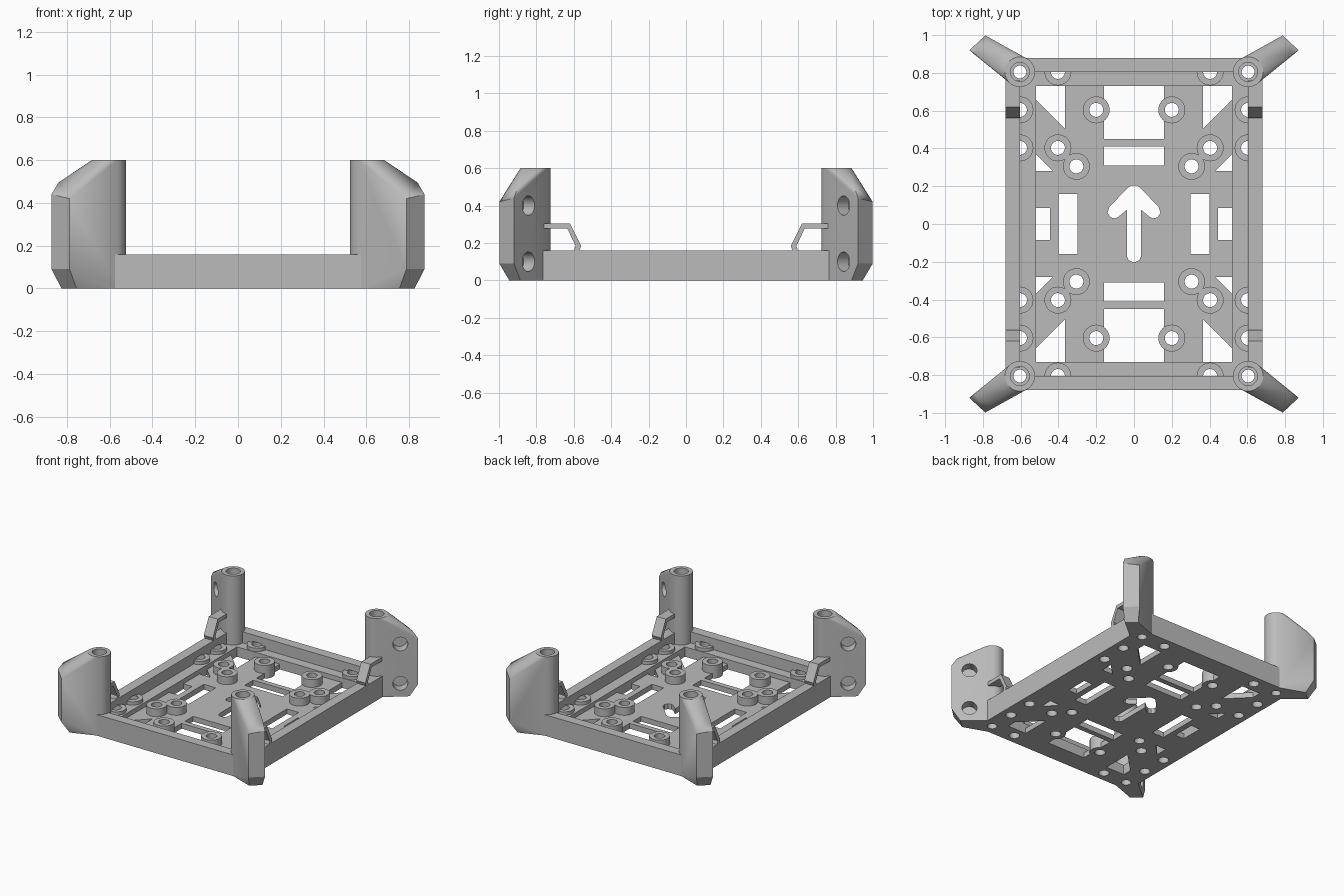
import bpy, bmesh, math
from mathutils import Vector, Matrix

cube = bpy.data.objects.get("Cube")
if cube:
    bpy.data.objects.remove(cube)

grey = bpy.data.materials.new("light grey plastic")
grey.use_nodes = True
grey.diffuse_color = (0.5, 0.5, 0.5, 1)
grey.node_tree.nodes["Principled BSDF"].inputs["Base Color"].default_value = grey.diffuse_color

QUADS = [(sx, sy) for sx in (1, -1) for sy in (1, -1)]


def finish(name, bm):
    bmesh.ops.recalc_face_normals(bm, faces=bm.faces)
    mesh = bpy.data.meshes.new(name)
    bm.to_mesh(mesh)
    bm.free()
    mesh.materials.append(grey)
    ob = bpy.data.objects.new(name, mesh)
    bpy.context.collection.objects.link(ob)
    return ob


def prism(bm, pts, z0, z1):
    face = bm.faces.new([bm.verts.new((x, y, z0)) for x, y in pts])
    out = bmesh.ops.extrude_face_region(bm, geom=[face])
    verts = [v for v in out["geom"] if isinstance(v, bmesh.types.BMVert)]
    bmesh.ops.translate(bm, verts=verts, vec=(0, 0, z1 - z0))


def rect(x0, x1, y0, y1):
    return [(x0, y0), (x1, y0), (x1, y1), (x0, y1)]


def circle(x, y, r, n=32):
    return [(x + r * math.cos(2 * math.pi * i / n), y + r * math.sin(2 * math.pi * i / n))
            for i in range(n)]


def solid(name, outlines, z0, z1):
    bm = bmesh.new()
    for pts in outlines:
        prism(bm, pts, z0, z1)
    return finish(name, bm)


def select_only(ob):
    bpy.ops.object.select_all(action='DESELECT')
    ob.select_set(True)
    bpy.context.view_layer.objects.active = ob


def cut(ob, *cutters):
    select_only(ob)
    for c in cutters:
        c.hide_render = True
        mod = ob.modifiers.new("cut", 'BOOLEAN')
        mod.operation, mod.solver, mod.object = 'DIFFERENCE', 'EXACT', c
        bpy.ops.object.modifier_apply(modifier=mod.name)


def smooth(ob):
    select_only(ob)
    bpy.ops.object.shade_smooth_by_angle(angle=math.radians(30))


PX, PY = 0.604, 0.805          # post centres
FLOOR, LEDGE, BOSS, RIM, TOP = 0.04, 0.075, 0.1, 0.16, 0.6

# Screw boss positions, mirrored into all four quadrants
spots = [(0.2, 0.604), (0.403, 0.403), (0.305, 0.305), (PX, 0.604), (PX, 0.403), (0.403, PY)]
spots = [(x * sx, y * sy) for x, y in spots for sx, sy in QUADS]
posts = [(PX * sx, PY * sy) for sx, sy in QUADS]

# Floor openings: truss corners, centre windows, side slots and arrow
truss = [[(0.52, 0.73), (0.365, 0.73), (0.365, 0.505), (0.52, 0.66)],
         [(0.52, 0.28), (0.52, 0.37), (0.43, 0.28)]]
openings = [[(x * sx, y * sy) for x, y in t] for t in truss for sx, sy in QUADS]
for s in (1, -1):
    openings += [rect(-0.16, 0.16, s * 0.45, s * 0.73), rect(-0.16, 0.16, s * 0.31, s * 0.41),
                 rect(s * 0.3, s * 0.4, -0.16, 0.16), rect(s * 0.445, s * 0.52, -0.085, 0.085)]
half = [(0.015, 0.205), (0.035, 0.19), (0.13, 0.09), (0.14, 0.06), (0.125, 0.035), (0.1, 0.03),
        (0.08, 0.04), (0.038, 0.075), (0.038, -0.17), (0.028, -0.192), (0.01, -0.2)]
openings.append(half + [(-x, y) for x, y in reversed(half)])

# Cutters
pocket = solid("pocket_cutter", [rect(-PX, PX, -PY, PY)], LEDGE, 0.3)
well = solid("well_cutter", [rect(-0.52, 0.52, -0.73, 0.73)], FLOOR, 0.3)
windows = solid("window_cutter", openings, -0.1, 0.06)
screws = solid("screw_cutter", [circle(x, y, 0.037) for x, y in spots], -0.1, 0.11)
bores = solid("bore_cutter", [circle(x, y, 0.034) for x, y in posts], -0.1, 0.7)
sockets = solid("socket_cutter", [circle(x, y, 0.05) for x, y in posts], 0.2, 0.7)

# Tray with raised rim and ledge
frame = solid("tray_frame", [rect(-0.68, 0.68, -0.88, 0.88)], 0, RIM)
cut(frame, pocket, well, windows, screws, bores)
smooth(frame)

# Screw bosses
for i, (x, y) in enumerate(spots):
    boss = solid(f"screw_boss_{i + 1}", [circle(x, y, 0.071)], 0, BOSS)
    cut(boss, screws)
    smooth(boss)

# Corner posts, each blended into a diagonal bumper arm with two blind side holes
arm = [(0.787, 0.998, 0.09), (0.872, 0.92, 0.09), (0.787, 0.998, 0.42), (0.872, 0.92, 0.44),
       (0.755, 0.945, 0), (0.825, 0.885, 0), (0.76, 0.955, 0.485), (0.84, 0.9, 0.495)]
for sx, sy in QUADS:
    tag = ("left" if sx > 0 else "right") + ("_back" if sy > 0 else "_front")
    bm = bmesh.new()
    pts = [(x, y, z) for x, y in circle(PX, PY, 0.08) for z in (0, TOP)] + arm
    for x, y, z in pts:
        bm.verts.new((x * sx, y * sy, z))
    hull = bmesh.ops.convex_hull(bm, input=bm.verts)
    loose = {v for v in hull["geom_interior"] + hull["geom_unused"]
             if isinstance(v, bmesh.types.BMVert)}
    bmesh.ops.delete(bm, geom=list(loose), context='VERTS')
    bmesh.ops.dissolve_limit(bm, angle_limit=0.01, verts=bm.verts, edges=bm.edges)
    post = finish("corner_post_" + tag, bm)

    bm = bmesh.new()
    normal = Vector((0.62 * sx, -0.78 * sy, 0))
    turn = normal.to_track_quat('Z', 'Y').to_matrix().to_4x4()
    for z in (0.1, 0.4):
        place = Matrix.Translation((0.775 * sx, 0.845 * sy, z)) @ turn
        bmesh.ops.create_cone(bm, cap_ends=True, segments=32, radius1=0.052, radius2=0.052,
                              depth=0.14, matrix=place)
    holes = finish("side_hole_cutter", bm)
    cut(post, bores, sockets, holes)
    bpy.data.objects.remove(holes)
    smooth(post)

    # Bent strap clip from the post down to the rim
    strap = [(0.76, 0.305), (0.62, 0.305), (0.56, 0.185), (0.572, 0.155), (0.6, 0.155),
             (0.59, 0.185), (0.635, 0.277), (0.76, 0.277)]
    bm = bmesh.new()
    prism(bm, strap, PX, 0.68)
    for v in bm.verts:
        y, z, x = v.co
        v.co = (x * sx, y * sy, z)
    finish("strap_clip_" + tag, bm)

for c in (pocket, well, windows, screws, bores, sockets):
    bpy.data.objects.remove(c)
